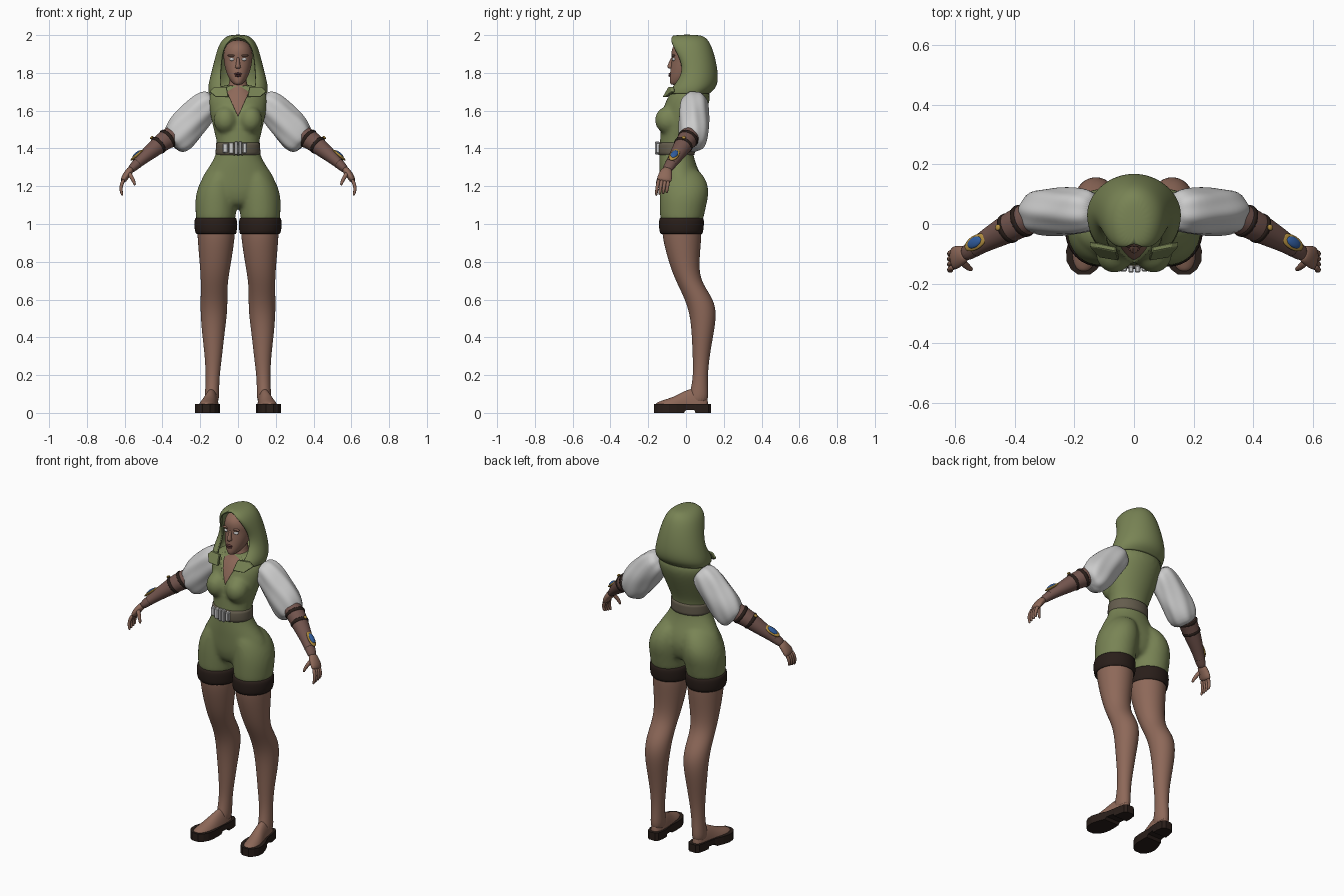
import bpy, bmesh
from math import sin, cos, pi, sqrt
from mathutils import Vector as V


def mat(name, rgb):
    m = bpy.data.materials.new(name)
    m.diffuse_color = (*rgb, 1)
    return m


GREEN = mat("green_cloth", (.19, .23, .09))
SKIN = mat("skin", (.27, .14, .10))
WRAP = mat("arm_wrap", (.17, .09, .075))
DARK = mat("dark_leather", (.022, .013, .01))
BELT = mat("belt_leather", (.13, .11, .075))
GOLD = mat("gold", (.45, .27, .05))
BLUE = mat("blue_gem", (.03, .11, .35))
LIPS = mat("lips", (.12, .04, .04))


def skin(name, shells, m=None, sub=1, mirror=False, smooth=True):
    """Loft each list of rings into a closed shell; all shells form one object."""
    bm = bmesh.new()
    for rings in shells:
        rows = [[bm.verts.new(p) for p in r] for r in rings]
        for a, b in zip(rows, rows[1:]):
            for i in range(len(a)):
                j = (i + 1) % len(a)
                bm.faces.new((a[i], a[j], b[j], b[i]))
        bm.faces.new(rows[0])
        bm.faces.new(rows[-1])
    return finish(name, bm, m, sub, mirror, smooth)


def finish(name, bm, m, sub=1, mirror=False, smooth=True):
    bmesh.ops.recalc_face_normals(bm, faces=bm.faces)
    me = bpy.data.meshes.new(name)
    bm.to_mesh(me)
    bm.free()
    for p in me.polygons:
        p.use_smooth = smooth
    if m:
        me.materials.append(m)
    ob = bpy.data.objects.new(name, me)
    bpy.context.collection.objects.link(ob)
    if mirror:
        ob.modifiers.new("Mirror", 'MIRROR').use_mirror_merge = False
    if sub:
        ob.modifiers.new("Subsurf", 'SUBSURF').levels = sub
        ob.modifiers["Subsurf"].render_levels = sub
    return ob


def stack(rows, s=1, n=20):
    """Horizontal ellipses from (z, centre x, half width, front y, back y)."""
    return [[V((s * cx + rx * cos(2*pi*i/n), (y0+y1)/2 + (y1-y0)/2 * sin(2*pi*i/n), z))
             for i in range(n)] for z, cx, rx, y0, y1 in rows]


def ball(c, r, ax=None, n=16, m=8):
    """Ellipsoid rings, optionally along given axes."""
    a, b, d = ax or (V((1, 0, 0)), V((0, 1, 0)), V((0, 0, 1)))
    return [[V(c) + a * r[0] * sin(t) * cos(2*pi*i/n) + b * r[1] * sin(t) * sin(2*pi*i/n)
             + d * r[2] * cos(t) for i in range(n)]
            for t in (pi * (k + .25) / (m + .5) for k in range(m + 1))]


def tube(pts, n=16, fold=0, k=7):
    """Rings along a path of (x, y, z, radius across y, other radius)."""
    ps = [V(p[:3]) for p in pts]
    out = []
    for q, p in enumerate(ps):
        t = (ps[min(q+1, len(ps)-1)] - ps[max(q-1, 0)]).normalized()
        side = (V((0, 1, 0)) - t * t.y).normalized()
        up = t.cross(side)
        ring = []
        for i in range(n):
            a = 2 * pi * i / n
            w = 1 + fold * sin(k * a + .7 * q) + fold * .5 * sin(4 * a - 1.3 * q)
            ring.append(p + (side * cos(a) * pts[q][3] + up * sin(a) * pts[q][4]) * w)
        out.append(ring)
    return out


# Green romper: torso, hips, shorts legs and bust fused into one surface
torso = [(1.08, 0, .10, -.10, .06), (1.14, 0, .18, -.13, .085), (1.20, 0, .21, -.138, .095),
         (1.26, 0, .185, -.14, .08), (1.31, 0, .148, -.143, .055), (1.38, 0, .11, -.142, .035),
         (1.44, 0, .113, -.138, .04), (1.5, 0, .13, -.135, .065), (1.6, 0, .152, -.125, .11),
         (1.66, 0, .16, -.108, .13), (1.70, 0, .15, -.085, .125), (1.74, 0, .09, -.06, .10)]
shorts = [(.99, .118, .106, -.135, .088), (1.05, .118, .107, -.14, .098), (1.11, .116, .113, -.142, .112),
          (1.17, .113, .11, -.142, .125), (1.24, .10, .095, -.135, .11), (1.31, .07, .06, -.12, .05)]
parts = [stack(torso, n=28)]
for s in (1, -1):
    parts += [stack(shorts, s), ball((s * .066, -.093, 1.55), (.066, .075, .075))]
body = skin("romper", parts, GREEN, 2)
rm = body.modifiers.new("Fuse", 'REMESH')
rm.mode, rm.voxel_size, rm.use_smooth_shade = 'VOXEL', .011, True
sm = body.modifiers.new("Smooth", 'SMOOTH')
sm.factor, sm.iterations = .5, 7

# V neckline cut and the skin behind it
vee = [V((0, 0, 1.57)), V((.085, 0, 1.76)), V((-.085, 0, 1.76))]
cutter = skin("neckline_cutter", [[[p + V((0, y, 0)) for p in vee] for y in (-.3, -.045)]], None, 0)
cutter.hide_render = True
cutter.hide_set(True)
bo = body.modifiers.new("Neckline", 'BOOLEAN')
bo.operation, bo.object, bo.solver = 'DIFFERENCE', cutter, 'EXACT'
skin("neck_and_chest", [stack([(1.53, 0, .08, -.125, .03), (1.58, 0, .11, -.124, .05),
     (1.64, 0, .12, -.102, .08), (1.69, 0, .095, -.076, .08), (1.72, 0, .055, -.05, .07),
     (1.75, 0, .045, -.035, .065), (1.80, 0, .045, -.035, .065)])], SKIN)

# Legs, cuffs, feet and soles
skin("leg", [stack([(1.02, .118, .1, -.125, .08), (.95, .115, .102, -.13, .085), (.85, .118, .091, -.107, .075),
     (.75, .122, .078, -.076, .07), (.68, .126, .071, -.045, .09), (.60, .127, .072, -.006, .148),
     (.52, .128, .071, .02, .163), (.42, .131, .060, .03, .147), (.30, .130, .046, .035, .125),
     (.20, .134, .037, .038, .115), (.12, .137, .037, .025, .117), (.04, .139, .04, .0, .12)])],
     SKIN, 2, True)
skin("thigh_cuff", [stack([(.99, .117, .095, -.12, .07), (.945, .115, .1, -.128, .08), (.948, .117, .110, -.14, .09),
     (.985, .118, .114, -.144, .095), (1.02, .118, .114, -.144, .097), (1.036, .118, .108, -.138, .09),
     (1.03, .118, .09, -.12, .07)], n=28)], DARK, 1, True)
FOOT = [(.118, .138, .02, .08), (.09, .138, .034, .115), (.04, .14, .04, .135), (-.01, .147, .042, .118),
        (-.06, .158, .05, .088), (-.11, .165, .052, .072), (-.145, .168, .042, .06), (-.162, .169, .022, .05)]
skin("foot", [[[V((cx + rx * cos(a), y, .02 + max(0, sin(a)) * (h - .02))) for a in
     (2*pi*i/16 for i in range(16))] for y, cx, rx, h in FOOT]], SKIN, 2, True)
SOLE = [(.132, .136, .02, 0), (.118, .136, .036, 0), (.085, .137, .043, 0), (.05, .14, .046, 0),
        (.045, .14, .046, .014), (.0, .148, .047, .014), (-.012, .151, .05, 0), (-.05, .158, .059, 0),
        (-.09, .164, .064, 0), (-.125, .167, .059, 0), (-.152, .168, .044, 0), (-.17, .168, .02, 0)]
skin("shoe_sole", [[[V((cx - rx, y, z)), V((cx + rx, y, z)), V((cx + rx, y, .047)), V((cx - rx, y, .047))]
     for y, cx, rx, z in SOLE]], DARK, 0, True, False)

# Belt with buckle blocks
skin("belt", [stack([(1.365, 0, .105, -.135, .03), (1.36, 0, .122, -.15, .05), (1.40, 0, .117, -.152, .046),
     (1.435, 0, .12, -.15, .05), (1.43, 0, .105, -.135, .035)], n=32)], BELT)
for i, (x, w, h) in enumerate([(-.068, .028, .05), (-.036, .026, .06), (-.01, .018, .07),
                               (.012, .018, .07), (.036, .022, .055)]):
    y = -.052 - .1 * sqrt(1 - (x / .12) ** 2)
    box = skin(f"buckle_{i}", [[[V((x + a * w / 2, y + b * .012, 1.402 + c * h / 2)) for a, b in
               ((-1, -1), (1, -1), (1, 1), (-1, 1))] for c in (-1, 1)]], None, 0, False, False)
    box.modifiers.new("Bevel", 'BEVEL').width = .004

# Puffed sleeves with folds
skin("sleeve", [tube([(.125, .045, 1.665, .055, .05), (.155, .045, 1.645, .072, .075), (.19, .043, 1.61, .078, .084),
     (.225, .042, 1.57, .079, .088), (.255, .041, 1.535, .08, .092), (.285, .040, 1.50, .08, .094),
     (.31, .038, 1.462, .077, .09), (.33, .034, 1.43, .068, .077), (.345, .03, 1.418, .05, .05)],
     42, .035)], None, 1, True)

# Forearm, straps and jewelled bracer
skin("forearm", [tube([(.29, .04, 1.50, .05, .05), (.35, .022, 1.465, .055, .055), (.40, -.003, 1.435, .053, .051),
     (.45, -.03, 1.393, .046, .043), (.50, -.057, 1.352, .037, .034), (.54, -.083, 1.315, .03, .026),
     (.575, -.105, 1.28, .028, .021)])], WRAP, 2, True)
d = V((.05, -.027, -.041)).normalized()
for i, (c, r) in enumerate([((.375, .010, 1.451), .058), ((.422, -.015, 1.417), .053)]):
    p = V(c)
    skin(f"arm_strap_{i}", [tube([(*(p + d * t), r + e, r + e - .002) for t, e in
         ((-.011, -.006), (-.009, .001), (.009, -.001), (.011, -.008))], 20)], DARK, 1, True)
n = V((.62, .06, .7))
n = (n - d * n.dot(d)).normalized()
axes = (d, n.cross(d), n)
c = V((.512, -.064, 1.343)) + n * .031
skin("bracer_rim", [ball(c, (.052, .026, .009), axes)], GOLD, 1, True)
skin("bracer_gem", [ball(c + n * .005, (.033, .019, .010), axes)], BLUE, 1, True)
skin("strap_stud", [ball(V((.422, -.015, 1.417)) + n * .054, (.011, .011, .006), axes)], GOLD, 1, True)
skin("wrist_strap", [tube([(*(V((.535, -.08, 1.32)) + d * t), .034, .031) for t in (-.008, .008)])],
     DARK, 1, True)

# Hands
skin("palm", [tube([(.56, -.097, 1.297, .026, .02), (.582, -.106, 1.272, .034, .02),
     (.60, -.113, 1.245, .041, .019), (.61, -.118, 1.222, .039, .014)])], SKIN, 1, True)
fingers = [tube([(.603, -.143 + .017*i, 1.24, .011, .011), (.621, -.152 + .018*i, 1.2, .0095, .0095),
           (.619, -.156 + .018*i, 1.172 - .004*(i in (1, 2)), .0085, .0085),
           (.611, -.158 + .018*i, 1.148 + .006*i, .006, .006)], 10) for i in range(4)]
fingers.append(tube([(.582, -.122, 1.278, .014, .014), (.562, -.142, 1.245, .012, .011),
                     (.55, -.15, 1.222, .009, .009), (.545, -.154, 1.203, .006, .006)], 10))
skin("fingers", fingers, SKIN, 1, True)

# Head and face
skin("head", [stack([(1.736, 0, .016, -.078, -.04), (1.748, 0, .032, -.087, .01), (1.78, 0, .055, -.087, .06),
     (1.83, 0, .071, -.082, .09), (1.875, 0, .077, -.074, .1), (1.90, 0, .078, -.079, .1),
     (1.935, 0, .07, -.075, .095), (1.962, 0, .05, -.05, .08), (1.975, 0, .02, -.02, .05)], n=24)], SKIN, 2)
skin("nose", [stack([(1.885, 0, .008, -.08, -.06), (1.86, 0, .009, -.088, -.06), (1.838, 0, .013, -.101, -.06),
     (1.828, 0, .017, -.099, -.06), (1.822, 0, .012, -.09, -.06)], n=12)], SKIN)
skin("eye", [ball((.031, -.063, 1.872), (.016, .012, .009))], None, 1, True)
skin("brow", [ball((.033, -.066, 1.892), (.024, .011, .006))], SKIN, 1, True)
skin("lips", [ball((0, -.083, z), (w, .010, .006)) for z, w in ((1.795, .021), (1.785, .018))], LIPS)

# Hood: rows of (z, opening half width, opening y, half width, side y, back y)
HOOD = [(2.003, 0, -.06, .04, .0, .075), (1.985, .03, -.082, .075, .01, .108), (1.955, .062, -.075, .098, .02, .13),
        (1.91, .08, -.052, .114, .03, .147), (1.86, .087, -.026, .127, .04, .16), (1.80, .092, -.02, .142, .045, .17),
        (1.75, .095, -.05, .155, .04, .17), (1.715, .088, -.08, .16, .035, .155), (1.69, .08, -.092, .155, .03, .125)]
bm = bmesh.new()
rows = []
for z, ox, oy, w, ys, yb in HOOD:
    q = [i * pi / 12 for i in range(7)]
    half = [(ox + (w - ox) * sin(a), ys - (ys - oy) * cos(a)) for a in q]
    half += [(w * cos(a), ys + (yb - ys) * sin(a)) for a in q[1:]]
    pts = half + [(-x, y) for x, y in half[-2::-1]]
    rows.append([bm.verts.new((x, y, z)) for x, y in pts])
for a, b in zip(rows, rows[1:]):
    for i in range(len(a) - 1):
        bm.faces.new((a[i], a[i+1], b[i+1], b[i]))
bm.faces.new(rows[0])
bmesh.ops.remove_doubles(bm, verts=bm.verts, dist=.0005)
hood = finish("hood", bm, GREEN, 2)
so = hood.modifiers.new("Thickness", 'SOLIDIFY')
so.thickness, so.offset = .012, -1

# Collar flaps
flap = [(.06, -.088, 1.725), (.125, -.075, 1.725), (.15, -.07, 1.70), (.118, -.108, 1.672), (.05, -.118, 1.672)]
skin("collar_flap", [[[V(p) + V((0, t, 0)) for p in flap] for t in (-.006, .012)]],
     GREEN, 0, True, False).modifiers.new("Bevel", 'BEVEL').width = .003
